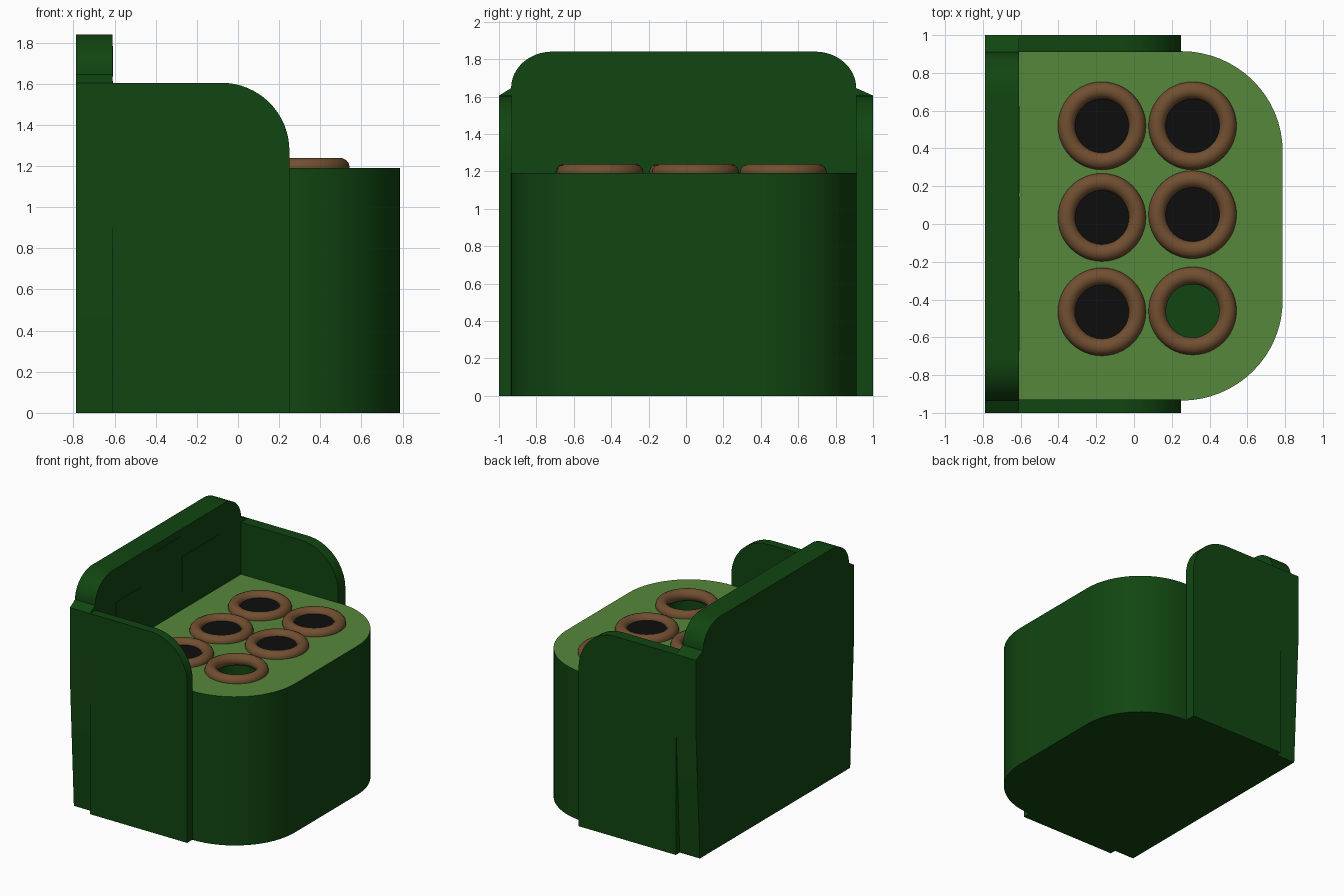
import bpy, bmesh, math
from mathutils import Vector

if "Cube" in bpy.data.objects:
    bpy.data.objects.remove(bpy.data.objects["Cube"])


def material(name, rgb):
    m = bpy.data.materials.new(name)
    m.diffuse_color = (*rgb, 1)
    m.use_nodes = True
    m.node_tree.nodes["Principled BSDF"].inputs["Base Color"].default_value = m.diffuse_color
    return m


DARK = material("dark green", (0.0056, 0.060, 0.0056))
LIGHT = material("light green", (0.095, 0.245, 0.045))
BROWN = material("brown", (0.165, 0.078, 0.030))
BLACK = material("black", (0.004, 0.004, 0.004))


def smooth(ob, angle=30):
    bpy.ops.object.select_all(action='DESELECT')
    ob.select_set(True)
    bpy.context.view_layer.objects.active = ob
    bpy.ops.object.shade_smooth_by_angle(angle=math.radians(angle))


def arc(cx, cy, rx, ry, a0, a1, n=16):
    return [(cx + rx * math.cos(math.radians(a0 + (a1 - a0) * i / n)),
             cy + ry * math.sin(math.radians(a0 + (a1 - a0) * i / n))) for i in range(n + 1)]


def prism(name, pts, axis, lo, hi, mats):
    """Extrude a 2D outline along an axis from lo to hi."""
    place = {'X': lambda p, t: (t, p[0], p[1]),
             'Y': lambda p, t: (p[0], t, p[1]),
             'Z': lambda p, t: (p[0], p[1], t)}[axis]
    bm = bmesh.new()
    face = bm.faces.new([bm.verts.new(place(p, lo)) for p in pts])
    res = bmesh.ops.extrude_face_region(bm, geom=[face], use_keep_orig=True)
    shift = Vector(place((0, 0), hi - lo))
    bmesh.ops.translate(bm, vec=shift,
                        verts=[v for v in res['geom'] if isinstance(v, bmesh.types.BMVert)])
    bmesh.ops.recalc_face_normals(bm, faces=bm.faces)
    me = bpy.data.meshes.new(name)
    bm.to_mesh(me)
    bm.free()
    ob = bpy.data.objects.new(name, me)
    bpy.context.collection.objects.link(ob)
    for m in mats:
        me.materials.append(m)
    return ob


# Main body: box with two rounded front corners and a light top
outline = [(-0.70, -0.935)]
outline += arc(0.25, -0.405, 0.537, 0.53, -90, 0)
outline += arc(0.25, 0.385, 0.537, 0.53, 0, 90)
outline += [(-0.70, 0.915)]
body = prism("body", outline, 'Z', 0, 1.19, [DARK, LIGHT])
for p in body.data.polygons:
    p.material_index = 1 if p.normal.z > 0.9 else 0

# Open well under the one empty ring
well = prism("well_cutter", arc(0.31, -0.46, 0.17, 0.17, 0, 360, 40)[:-1], 'Z',
             0.02, 1.4, [DARK, LIGHT])
well.hide_render = True
mod = body.modifiers.new("well", 'BOOLEAN')
mod.operation = 'DIFFERENCE'
mod.solver = 'EXACT'
mod.object = well
bpy.context.view_layer.objects.active = body
bpy.ops.object.modifier_apply(modifier=mod.name)
bpy.data.objects.remove(well)
smooth(body)

# Side panels with a rounded upper front corner
side = [(-0.61, 0), (0.25, 0)] + arc(-0.08, 1.275, 0.33, 0.33, 0, 90) + [(-0.61, 1.605)]
for name, lo, hi in (("left_side_panel", -1.0, -0.93), ("right_side_panel", 0.91, 1.0)):
    smooth(prism(name, side, 'Y', lo, hi, [DARK]))

# Back panel: tapers inward to the floor, rounded raised top
back = [(-0.95, 0), (0.95, 0), (1.0, 1.05), (1.0, 1.605), (0.91, 1.645)]
back += arc(0.69, 1.645, 0.22, 0.195, 0, 90)[1:]
back += arc(-0.715, 1.645, 0.22, 0.195, 90, 180)
back += [(-1.0, 1.605), (-1.0, 1.05)]
smooth(prism("back_panel", back, 'X', -0.788, -0.61, [DARK]))

# Thin plates on the inner face of the back panel
for i, (y0, y1, z0, z1) in enumerate(((-0.675, -0.355, 1.42, 1.57),
                                      (-0.18, 0.145, 1.635, 1.785),
                                      (0.165, 0.625, 1.34, 1.615))):
    prism(f"notice_plate_{i + 1}", [(y0, z0), (y1, z0), (y1, z1), (y0, z1)],
          'X', -0.612, -0.607, [DARK])

# Six rings, five filled with a black disc
for x, ys in ((-0.17, (0.52, 0.035, -0.465)), (0.31, (0.52, 0.05, -0.46))):
    for j, y in enumerate(ys):
        bpy.ops.mesh.primitive_torus_add(location=(x, y, 1.194), major_radius=0.187,
                                         minor_radius=0.046, major_segments=48, minor_segments=14)
        ring = bpy.context.object
        ring.name = "rim_ring"
        ring.data.materials.append(BROWN)
        smooth(ring, 50)
        if not (x > 0 and j == 2):
            prism("dark_filling", arc(x, y, 0.17, 0.17, 0, 360, 40)[:-1], 'Z',
                  1.185, 1.202, [BLACK])
